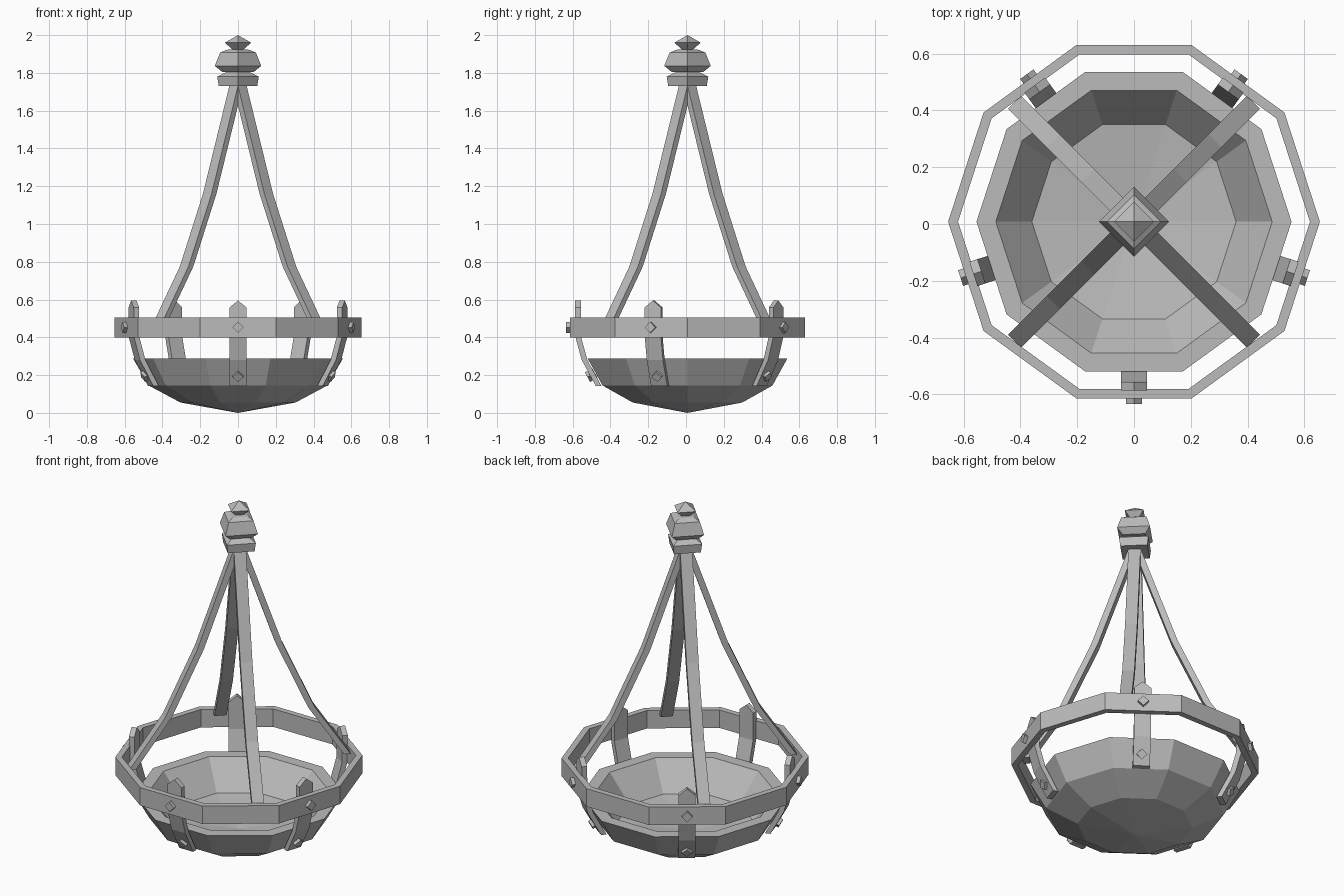
import bpy, bmesh, math
from mathutils import Matrix, Vector

cube = bpy.data.objects.get("Cube")
if cube:
    bpy.data.objects.remove(cube, do_unlink=True)

# Single metal colour
metal = bpy.data.materials.new("grey_metal")
metal.use_nodes = True
GREY = (0.5, 0.5, 0.5, 1)
metal.diffuse_color = GREY
metal.node_tree.nodes["Principled BSDF"].inputs["Base Color"].default_value = GREY

CENTRE = Matrix.Translation((0, 0.008, 0))


def finish(name, bm, angle=0):
    """Turn a bmesh into a flat shaded object, spun about the lamp axis."""
    bmesh.ops.remove_doubles(bm, verts=bm.verts, dist=1e-5)
    bmesh.ops.recalc_face_normals(bm, faces=bm.faces)
    bm.transform(CENTRE @ Matrix.Rotation(math.radians(angle), 4, "Z"))
    mesh = bpy.data.meshes.new(name)
    bm.to_mesh(mesh)
    bm.free()
    mesh.materials.append(metal)
    obj = bpy.data.objects.new(name, mesh)
    bpy.context.collection.objects.link(obj)


def lathe(name, profile, sides, closed=False):
    """Spin a radius/height profile into a faceted solid."""
    bm = bmesh.new()
    pts = profile + profile[:1] if closed else profile
    verts = [bm.verts.new((r, 0, z)) for r, z in pts]
    edges = [bm.edges.new(pair) for pair in zip(verts, verts[1:])]
    bmesh.ops.spin(bm, geom=verts + edges, cent=(0, 0, 0), axis=(0, 0, 1),
                   angle=math.tau, steps=sides, use_duplicate=False)
    bmesh.ops.remove_doubles(bm, verts=bm.verts, dist=1e-5)
    finish(name, bm)


def bar(name, path, width, thick, angle, peak=0):
    """Rectangular bar along a radius/height path, with an optional pointed end."""
    bm = bmesh.new()
    rows = []
    for r, z in path:
        rows.append([bm.verts.new((r + dr * thick / 2, t * width / 2, z))
                     for dr, t in ((1, -1), (1, 1), (-1, 1), (-1, -1))])
    for a, b in zip(rows, rows[1:]):
        for i in range(4):
            j = (i + 1) % 4
            bm.faces.new((a[i], a[j], b[j], b[i]))
    bm.faces.new(rows[0])
    o1, o2, i2, i1 = rows[-1]
    if peak:
        r, z = path[-1]
        po = bm.verts.new((r + thick / 2, 0, z + peak))
        pi = bm.verts.new((r - thick / 2, 0, z + peak))
        for f in ((o1, o2, po), (i2, i1, pi), (o2, i2, pi, po), (i1, o1, po, pi)):
            bm.faces.new(f)
    else:
        bm.faces.new(rows[-1])
    finish(name, bm, angle)


def rivet(name, r, z, depth, tilt, angle):
    """Diamond stud facing outward."""
    bm = bmesh.new()
    turn = Vector((math.cos(tilt), 0, math.sin(tilt))).to_track_quat("Z", "Y")
    bmesh.ops.create_cone(bm, cap_ends=True, segments=4, radius1=0.029, radius2=0.029,
                          depth=depth,
                          matrix=Matrix.Translation((r, 0, z)) @ turn.to_matrix().to_4x4())
    finish(name, bm, angle)


# Bowl with thick rim
lathe("bowl", [(0, 0), (0.305, 0.055), (0.473, 0.145), (0.555, 0.287),
               (0.487, 0.287), (0.36, 0.13), (0, 0.08)], 10)

# Decagonal hoop
lathe("hoop", [(0.655, 0.4), (0.655, 0.505), (0.62, 0.505), (0.62, 0.4)], 10, True)

# Square stacked finial
lathe("finial", [(0, 1.73), (0.102, 1.73), (0.11, 1.78), (0.06, 1.805), (0.085, 1.806),
                 (0.123, 1.837), (0.095, 1.907), (0.06, 1.922), (0.03, 1.925),
                 (0.07, 1.96), (0, 2.0)], 4)

# Straps joining bowl and hoop, each with two rivets
for i in range(5):
    a = -90 + 72 * i
    bar(f"strap_{i + 1}", [(0.471, 0.143), (0.545, 0.28), (0.578, 0.4), (0.58, 0.558)],
        0.09, 0.03, a, 0.037)
    rivet(f"hoop_rivet_{i + 1}", 0.61, 0.453, 0.065, 0, a)
    rivet(f"bowl_rivet_{i + 1}", 0.51, 0.2, 0.045, math.radians(-28), a)

# Four curved hanging arms
for i in range(4):
    bar(f"arm_{i + 1}", [(0.578, 0.485), (0.385, 0.775), (0.212, 1.16), (0.008, 1.75)],
        0.065, 0.036, 45 + 90 * i)
